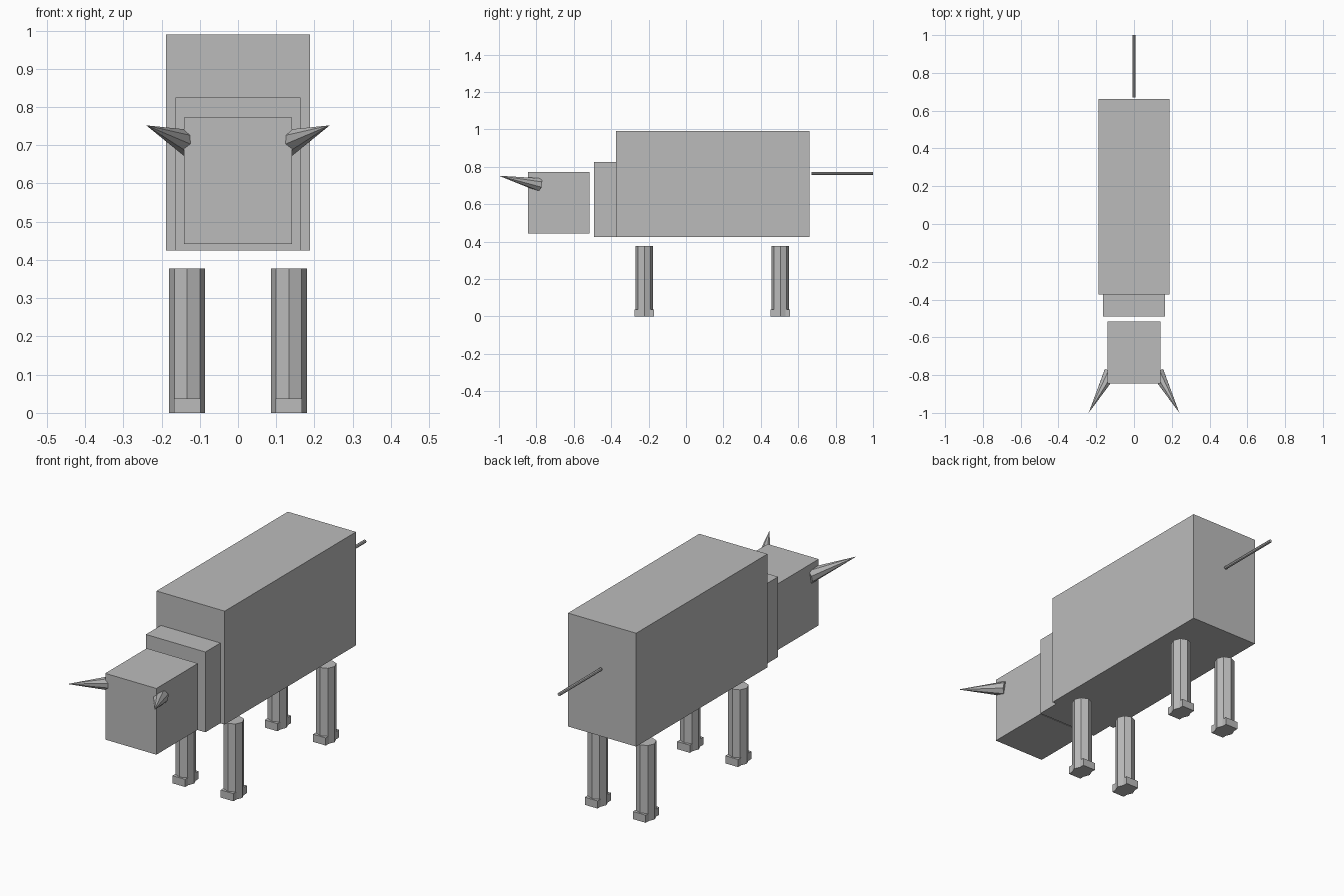
import bpy
import math
from mathutils import Matrix, Vector

cube = bpy.data.objects.get("Cube")
if cube:
    bpy.data.objects.remove(cube, do_unlink=True)

grey = bpy.data.materials.new("plain grey")
grey.use_nodes = True
colour = (0.5, 0.5, 0.5, 1.0)
grey.diffuse_color = colour
grey.node_tree.nodes["Principled BSDF"].inputs["Base Color"].default_value = colour


def finish(name):
    obj = bpy.context.object
    obj.name = name
    obj.data.materials.append(grey)
    return obj


def box(name, low, high):
    """Box between two opposite corners."""
    low, high = Vector(low), Vector(high)
    bpy.ops.mesh.primitive_cube_add(size=1)
    obj = finish(name)
    obj.data.transform(Matrix.Translation((low + high) / 2) @ Matrix.Diagonal((*(high - low), 1)))
    return obj


def rod(name, start, end, radius, end_radius, turn=0.0):
    """Eight-sided rod or cone from start to end."""
    start, end = Vector(start), Vector(end)
    axis = end - start
    bpy.ops.mesh.primitive_cone_add(vertices=8, radius1=radius, radius2=end_radius,
                                    depth=axis.length)
    obj = finish(name)
    aim = axis.to_track_quat("Z", "Y").to_matrix().to_4x4()
    obj.data.transform(Matrix.Translation((start + end) / 2) @ aim @ Matrix.Rotation(turn, 4, "Z"))
    return obj


# Torso, neck and head
box("body", (-0.188, -0.373, 0.425), (0.188, 0.661, 0.99))
box("neck", (-0.164, -0.491, 0.425), (0.164, -0.373, 0.825))
box("head", (-0.141, -0.844, 0.442), (0.141, -0.517, 0.772))

# Tail
rod("tail", (0, 0.67, 0.764), (0, 1.0, 0.764), 0.008, 0.008)

for side, sign in (("left", 1), ("right", -1)):
    # Horns
    rod(side + "_horn", (sign * 0.125, -0.787, 0.705), (sign * 0.24, -1.0, 0.752),
        0.037, 0, math.pi / 8)
    # Legs and hooves
    for end, y in (("front", -0.223), ("back", 0.504)):
        x = sign * 0.133
        rod(f"{end}_{side}_leg", (x, y, 0), (x, y, 0.377), 0.047, 0.047)
        box(f"{end}_{side}_hoof", (x - 0.035, y - 0.053, 0), (x + 0.035, y + 0.053, 0.038))
